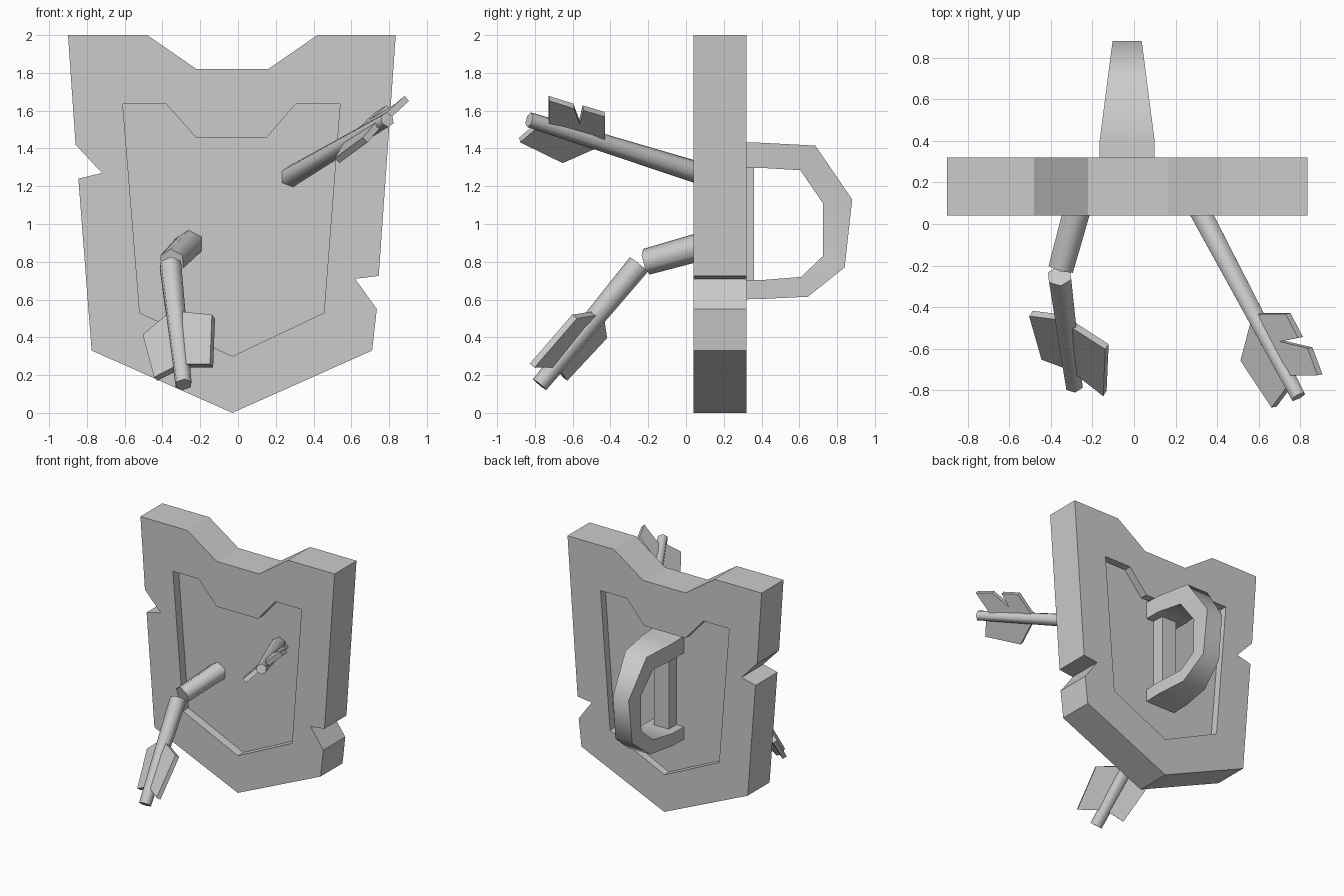
import bpy
import bmesh
from mathutils import Vector

if "Cube" in bpy.data.objects:
    bpy.data.objects.remove(bpy.data.objects["Cube"])

grey = bpy.data.materials.new("plain_grey")
grey.use_nodes = True
GREY = (0.6, 0.6, 0.6, 1)
grey.diffuse_color = GREY
grey.node_tree.nodes["Principled BSDF"].inputs["Base Color"].default_value = GREY


def finish(name, bm, smooth=None):
    """Turn a bmesh into a named, coloured object."""
    bmesh.ops.recalc_face_normals(bm, faces=bm.faces)
    mesh = bpy.data.meshes.new(name)
    bm.to_mesh(mesh)
    bm.free()
    mesh.materials.append(grey)
    obj = bpy.data.objects.new(name, mesh)
    bpy.context.collection.objects.link(obj)
    bpy.ops.object.select_all(action='DESELECT')
    obj.select_set(True)
    bpy.context.view_layer.objects.active = obj
    if smooth:
        bpy.ops.object.shade_smooth_by_angle(angle=smooth)
    return obj


def loft(name, rings, smooth=None, closed=False):
    """Skin a row of equal rings, capped at the ends or closed on itself."""
    bm = bmesh.new()
    loops = [[bm.verts.new(p) for p in ring] for ring in rings]
    n = len(loops[0])
    pairs = list(zip(loops, loops[1:]))
    if closed:
        pairs.append((loops[-1], loops[0]))
    else:
        bm.faces.new(loops[0])
        bm.faces.new(loops[-1])
    for a, b in pairs:
        for i in range(n):
            j = (i + 1) % n
            bm.faces.new((a[i], a[j], b[j], b[i]))
    return finish(name, bm, smooth)


def slab(name, outline, y0, y1):
    return loft(name, [[(x, y, z) for x, z in outline] for y in (y0, y1)])


def shaft(name, start, end, r0, r1, sides=6):
    """Tapered rod between two points."""
    start, end = Vector(start), Vector(end)
    axis = end - start
    turn = axis.to_track_quat('Z', 'Y')
    bm = bmesh.new()
    bmesh.ops.create_cone(bm, cap_ends=True, segments=sides, radius1=r0,
                          radius2=r1, depth=axis.length)
    for v in bm.verts:
        v.co = turn @ v.co + (start + end) / 2
    return finish(name, bm, 1.13)


def vane(name, points, thick=0.036):
    """Flat feather plate through the given corners."""
    pts = [Vector(p) for p in points]
    normal = sum((a.cross(b) for a, b in zip(pts, pts[1:] + pts[:1])), Vector())
    off = normal.normalized() * thick / 2
    return loft(name, [[p - off for p in pts], [p + off for p in pts]])


# Shield body with battle notches
shield = slab("shield_body", [
    (-0.90, 2), (-0.48, 2), (-0.22, 1.82), (0.16, 1.82), (0.42, 2), (0.835, 2),
    (0.745, 0.725), (0.62, 0.71), (0.735, 0.55), (0.71, 0.33), (-0.03, 0),
    (-0.775, 0.33), (-0.845, 1.24), (-0.72, 1.27), (-0.86, 1.42)], 0.04, 0.32)

# Recessed panels on both faces
panel = [(-0.61, 1.635), (-0.38, 1.635), (-0.22, 1.455), (0.15, 1.455),
         (0.305, 1.635), (0.54, 1.635), (0.455, 0.53), (-0.03, 0.30), (-0.52, 0.53)]
for y0, y1 in ((-0.1, 0.11), (0.26, 0.5)):
    cutter = slab("panel_cutter", panel, y0, y1)
    bpy.context.view_layer.objects.active = shield
    mod = shield.modifiers.new("recess", 'BOOLEAN')
    mod.operation = 'DIFFERENCE'
    mod.solver = 'EXACT'
    mod.object = cutter
    bpy.ops.object.modifier_apply(modifier=mod.name)
    bpy.data.objects.remove(cutter)

# Handle: outer and inner (y, z) pairs along the grip, narrowing away from the shield
MID = -0.033
grip = [((0.25, 1.435), (0.25, 1.30)), ((0.40, 1.43), (0.40, 1.297)),
        ((0.685, 1.415), (0.605, 1.285)), ((0.88, 1.13), (0.725, 1.11)),
        ((0.84, 0.77), (0.725, 0.83)), ((0.645, 0.615), (0.61, 0.72)),
        ((0.40, 0.603), (0.40, 0.703)), ((0.25, 0.60), (0.25, 0.70))]
rings = []
for outer, inner in grip:
    half = 0.132 - 0.062 * max(0, outer[0] - 0.4) / 0.48
    rings.append([(MID - half, *outer), (MID + half, *outer),
                  (MID + half, *inner), (MID - half, *inner)])
loft("handle_grip", rings, 1.0)
slab("handle_bar", [(MID - 0.065, 0.65), (MID + 0.065, 0.65),
                    (MID + 0.065, 1.35), (MID - 0.065, 1.35)], 0.25, 0.36)

# Straight arrow
shaft("upper_arrow_shaft", (0.27, 0.15, 1.245), (0.79, -0.83, 1.552), 0.06, 0.04)
vane("upper_arrow_notched_vane", [
    (0.58, -0.43, 1.43), (0.74, -0.43, 1.58), (0.80, -0.545, 1.615),
    (0.71, -0.563, 1.54), (0.846, -0.595, 1.624), (0.894, -0.725, 1.665),
    (0.736, -0.726, 1.52)])
vane("upper_arrow_lower_vane", [
    (0.58, -0.44, 1.43), (0.524, -0.655, 1.335), (0.673, -0.88, 1.445),
    (0.755, -0.77, 1.54)])

# Broken arrow
shaft("lower_arrow_stub", (-0.251, 0.15, 0.90), (-0.35, -0.21, 0.80), 0.076, 0.07)
shaft("lower_arrow_shaft", (-0.358, -0.25, 0.785), (-0.288, -0.775, 0.15), 0.062, 0.046)
vane("lower_arrow_left_vane", [
    (-0.331, -0.46, 0.53), (-0.13, -0.59, 0.51), (-0.14, -0.815, 0.25),
    (-0.30, -0.69, 0.25)])
vane("lower_arrow_right_vane", [
    (-0.335, -0.45, 0.54), (-0.495, -0.43, 0.405), (-0.435, -0.64, 0.18),
    (-0.30, -0.69, 0.25)])
